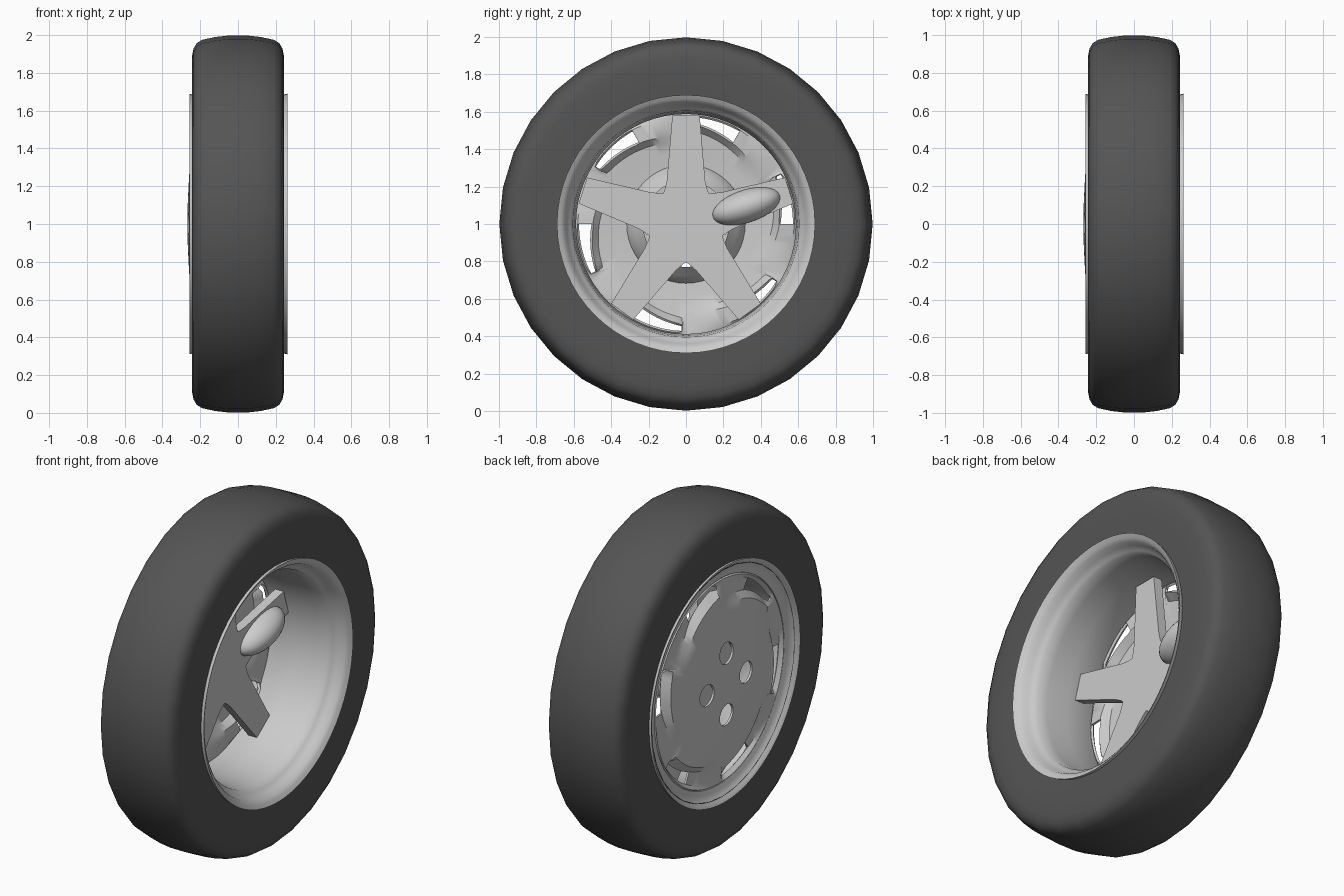
import bpy, bmesh, math
from mathutils import Matrix, Vector

if "Cube" in bpy.data.objects:
    bpy.data.objects.remove(bpy.data.objects["Cube"])

CZ = 1.0  # axle height


def make(name, bm, angle=35, recalc=True):
    if recalc:
        bmesh.ops.recalc_face_normals(bm, faces=bm.faces)
    me = bpy.data.meshes.new(name)
    bm.to_mesh(me)
    bm.free()
    ob = bpy.data.objects.new(name, me)
    bpy.context.collection.objects.link(ob)
    if angle:
        smooth(ob, angle)
    return ob


def select(ob):
    bpy.ops.object.select_all(action='DESELECT')
    ob.select_set(True)
    bpy.context.view_layer.objects.active = ob


def smooth(ob, angle):
    select(ob)
    bpy.ops.object.shade_smooth_by_angle(angle=math.radians(angle))


def lathe(name, profile, n=32, angle=35):
    """Spin (x, radius) points round the axle."""
    bm = bmesh.new()
    rings = [[bm.verts.new((x, r * math.sin(2 * math.pi * i / n),
                            CZ + r * math.cos(2 * math.pi * i / n)))
              for i in range(n)] for x, r in profile]
    for a, b in zip(rings, rings[1:]):
        for i in range(n):
            j = (i + 1) % n
            bm.faces.new((a[i], a[j], b[j], b[i]))
    return make(name, bm, angle)


# Tyre
half = [(0.24, 0.66), (0.243, 0.80), (0.243, 0.89), (0.235, 0.93), (0.218, 0.958),
        (0.19, 0.975), (0.12, 0.99), (0.05, 0.998)]
tyre = lathe("tyre", half + [(-x, r) for x, r in reversed(half)])
rubber = bpy.data.materials.new("rubber")
rubber.diffuse_color = (0.09, 0.09, 0.09, 1)
rubber.use_nodes = True
rubber.node_tree.nodes["Principled BSDF"].inputs["Base Color"].default_value = rubber.diffuse_color
tyre.data.materials.append(rubber)

# Rim barrel with flared lips
lathe("rim", [(-0.238, 0.685), (-0.258, 0.69), (-0.25, 0.672), (-0.23, 0.655), (-0.222, 0.625),
              (-0.215, 0.60), (-0.19, 0.588), (-0.03, 0.588), (0.10, 0.598), (0.165, 0.605),
              (0.18, 0.62), (0.205, 0.64), (0.235, 0.65), (0.25, 0.668), (0.262, 0.69),
              (0.24, 0.685)], 64, 45)

# Hub behind the cover
lathe("hub", [(-0.25, 0.32), (-0.215, 0.31), (-0.18, 0.275), (-0.13, 0.23)], 48, 50)


# Wheel cover: domed disc with six swirling grooves and slots
def cover_column(u):
    v = (u + 30) / 60
    h = min(1, 1.8 * v) if v < 0.95 else 0.3
    groove = 0.43 + 0.08 * v
    slot = 0.46 + 0.09 * v
    rows = [(r, 0) for r in (0.07, 0.16, 0.25, 0.33, 0.39)]
    rows += [(groove, 0), (slot, 0.04 * h), (0.572, 0.025 * h), (0.592, 0)]
    return [(-0.268 + 0.14 * r * r + d, r) for r, d in rows]


N = 144
bm = bmesh.new()
cols, us = [], []
for i in range(N):
    deg = 360 * i / N
    u = (deg + 30) % 60 - 30
    a = math.radians(deg)
    us.append(u)
    cols.append([bm.verts.new((x, r * math.cos(a), CZ + r * math.sin(a)))
                 for x, r in cover_column(u)])
hubpoint = bm.verts.new((-0.268, 0, CZ))
for i in range(N):
    a, b = cols[i], cols[(i + 1) % N]
    bm.faces.new((hubpoint, b[0], a[0]))
    for k in range(len(a) - 1):
        if k == 6 and 0 <= us[i] < 26:   # open slot
            continue
        bm.faces.new((a[k], b[k], b[k + 1], a[k + 1]))
bmesh.ops.recalc_face_normals(bm, faces=bm.faces)
if sum((f.normal.x * f.calc_area() for f in bm.faces)) > 0:
    bmesh.ops.reverse_faces(bm, faces=bm.faces)
cover = make("wheel_cover", bm, None, recalc=False)

# Four lug holes cut through the cover
bm = bmesh.new()
for k in range(4):
    a = math.pi / 2 * k
    bmesh.ops.create_cone(bm, cap_ends=True, segments=24, radius1=0.062, radius2=0.062, depth=0.12,
                          matrix=Matrix.Translation((-0.26, 0.18 * math.cos(a), CZ + 0.18 * math.sin(a)))
                          @ Matrix.Rotation(math.pi / 2, 4, 'Y'))
cutter = make("lug_cutter", bm, None)
cutter.hide_render = True
select(cover)
sol = cover.modifiers.new("thickness", 'SOLIDIFY')
sol.thickness = 0.014
sol.offset = -1
cut = cover.modifiers.new("lug_holes", 'BOOLEAN')
cut.operation = 'DIFFERENCE'
cut.solver = 'EXACT'
cut.object = cutter
for m in ("thickness", "lug_holes"):
    bpy.ops.object.modifier_apply(modifier=m)
bpy.data.objects.remove(cutter)
smooth(cover, 35)

# Five-armed star bracket inside the wheel
bm = bmesh.new()
outline = []
for k in range(5):
    a = math.radians(90 + 72 * k)
    along = Vector((0, math.cos(a), math.sin(a)))
    side = Vector((0, -math.sin(a), math.cos(a)))
    c36, s36 = math.cos(math.radians(36)), math.sin(math.radians(36))
    for p, q, x in ((0.235, -0.102, -0.085), (0.58, -0.073, -0.075), (0.58, 0.073, -0.075),
                    (0.235, 0.102, -0.085), (0.19, 0.112, -0.085),
                    (0.205 * c36, 0.205 * s36, -0.085)):
        outline.append(bm.verts.new(along * p + side * q + Vector((x, 0, CZ))))
    # matching fillet point on the far side of the valley
    b = a + math.radians(72)
    outline.append(bm.verts.new((-0.085, 0.19 * math.cos(b) + 0.112 * math.sin(b),
                                 CZ + 0.19 * math.sin(b) - 0.112 * math.cos(b))))
face = bm.faces.new(outline)
ext = bmesh.ops.extrude_face_region(bm, geom=[face])
bmesh.ops.translate(bm, vec=(-0.055, 0, 0),
                    verts=[g for g in ext['geom'] if isinstance(g, bmesh.types.BMVert)])
make("star_bracket", bm, 30)

# Rounded bulge on one arm
t = math.radians(18)
bm = bmesh.new()
bmesh.ops.create_uvsphere(bm, u_segments=24, v_segments=14, radius=1,
                          matrix=Matrix.Translation((-0.09, 0.34 * math.cos(t), CZ - 0.01 + 0.34 * math.sin(t)))
                          @ Matrix.Rotation(t, 4, 'X') @ Matrix.Diagonal((0.11, 0.19, 0.088, 1)))
make("arm_bulge", bm, 60)
